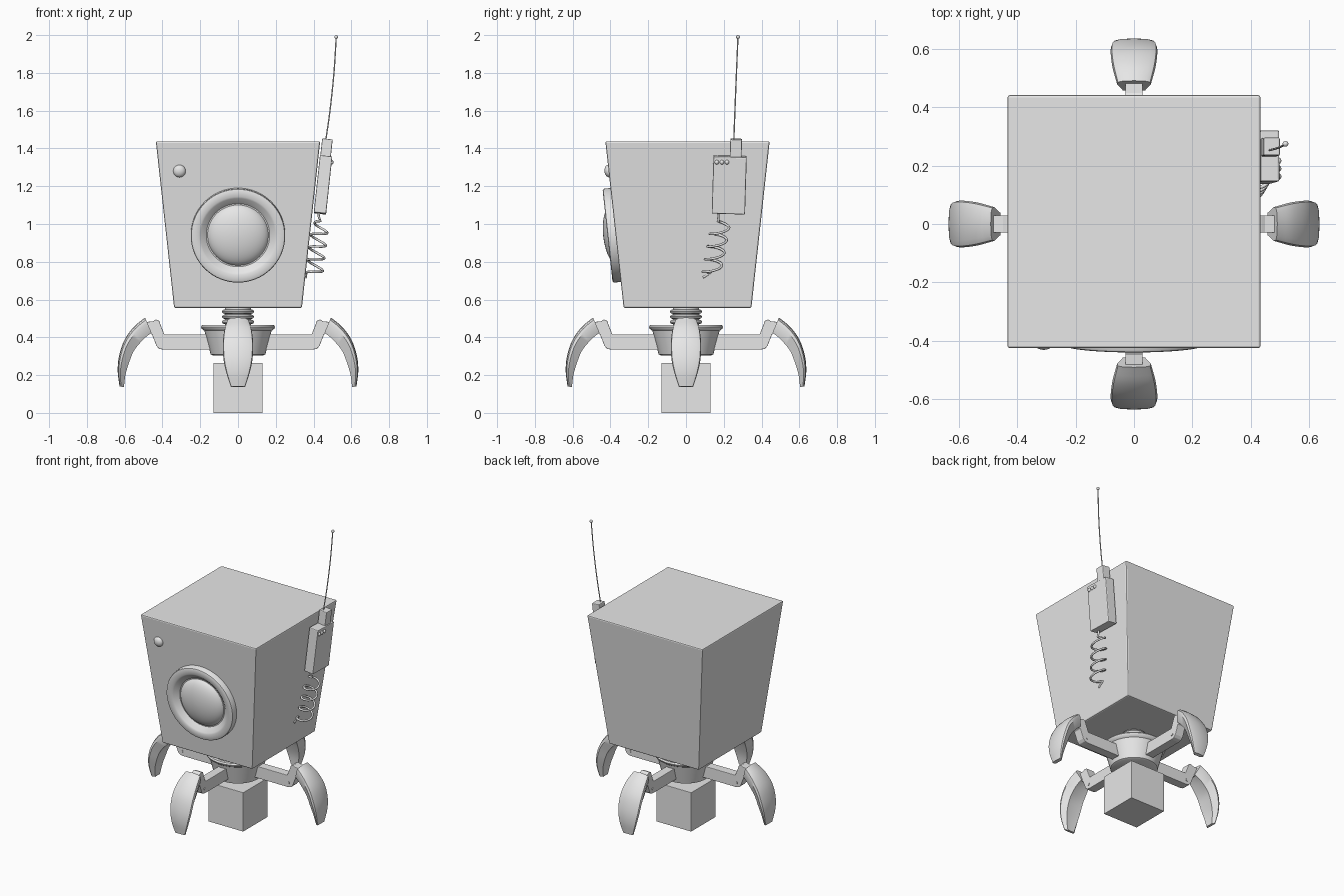
import bpy, bmesh
from math import pi, sin, cos, radians, atan2
from mathutils import Vector

cube = bpy.data.objects.get("Cube")
if cube:
    bpy.data.objects.remove(cube, do_unlink=True)

GREY = (0.8, 0.8, 0.8, 1)
mat = bpy.data.materials.new("plain grey")
mat.use_nodes = True
mat.diffuse_color = GREY
mat.node_tree.nodes["Principled BSDF"].inputs["Base Color"].default_value = GREY

LEAN = atan2(0.095, 0.882)   # outward lean of the body walls


def add(name, data, loc=(0, 0, 0), rot=(0, 0, 0), bevel=0):
    data.materials.append(mat)
    ob = bpy.data.objects.new(name, data)
    ob.location, ob.rotation_euler = loc, rot
    bpy.context.scene.collection.objects.link(ob)
    if bevel:
        mod = ob.modifiers.new("bevel", 'BEVEL')
        mod.width, mod.segments = bevel, 2
    return ob


def mesh_from(name, bm, smooth=None):
    bmesh.ops.recalc_face_normals(bm, faces=bm.faces)
    me = bpy.data.meshes.new(name)
    bm.to_mesh(me)
    bm.free()
    if smooth:
        me.shade_smooth()
        me.set_sharp_from_angle(angle=radians(smooth))
    return me


def loft(name, rings, smooth=None, **kw):
    """Skin a list of equal closed rings and cap both ends."""
    bm = bmesh.new()
    rows = [[bm.verts.new(p) for p in ring] for ring in rings]
    n = len(rows[0])
    for a, b in zip(rows, rows[1:]):
        for i in range(n):
            bm.faces.new((a[i], a[(i + 1) % n], b[(i + 1) % n], b[i]))
    bm.faces.new(rows[0])
    bm.faces.new(rows[-1])
    return add(name, mesh_from(name, bm, smooth), **kw)


def lathe(name, profile, segs=48, **kw):
    """Turn (radius, height) points around z."""
    angles = [2 * pi * i / segs for i in range(segs)]
    rings = [[(r * cos(a), r * sin(a), z) for a in angles] for r, z in profile]
    return loft(name, rings, smooth=35, **kw)


def box(name, size, loc, rot=(0, 0, 0), bevel=0.004):
    x, y, z = (s / 2 for s in size)
    rings = [[(-x, -y, h), (x, -y, h), (x, y, h), (-x, y, h)] for h in (-z, z)]
    return loft(name, rings, loc=loc, rot=rot, bevel=bevel)


def ball(name, radius, loc, segs=24):
    bm = bmesh.new()
    bmesh.ops.create_uvsphere(bm, u_segments=segs, v_segments=segs // 2, radius=radius)
    return add(name, mesh_from(name, bm, 60), loc=loc)


def wire(name, points, radius):
    cu = bpy.data.curves.new(name, 'CURVE')
    cu.dimensions, cu.bevel_depth, cu.bevel_resolution = '3D', radius, 2
    cu.use_fill_caps = True
    sp = cu.splines.new('POLY')
    sp.points.add(len(points) - 1)
    for p, co in zip(sp.points, points):
        p.co = (*co, 1)
    sp.use_smooth = True
    return add(name, cu)


def smooth_path(pts, steps=4):
    """Catmull-Rom resampling of a list of vectors."""
    ext = [2 * pts[0] - pts[1]] + pts + [2 * pts[-1] - pts[-2]]
    out = []
    for a, b, c, d in zip(ext, ext[1:], ext[2:], ext[3:]):
        for k in range(steps):
            t = k / steps
            out.append(b + (c - a) * t / 2 + (2 * a - 5 * b + 4 * c - d) * t * t / 2
                       + (3 * b - a - 3 * c + d) * t ** 3 / 2)
    return out + [pts[-1]]


# Flared square body
def square(h, z):
    return [(-h, -h, z), (h, -h, z), (h, h, z), (-h, h, z)]


loft("body", [square(0.338, 0.555), square(0.435, 1.438)], loc=(0, 0.008, 0), bevel=0.008)

# Foot block, hub and ribbed neck
box("foot_block", (0.262, 0.262, 0.265), (0, 0, 0.1325), bevel=0.002)
lathe("hub", [(0.135, 0.305), (0.145, 0.31), (0.178, 0.435), (0.192, 0.445), (0.196, 0.456),
              (0.19, 0.465), (0.17, 0.465), (0.155, 0.45), (0.06, 0.44)])
neck = [(0.07, 0.43)]
for i in range(4):
    z = 0.455 + i * 0.027
    neck += [(0.068, z - 0.012), (0.08, z - 0.009), (0.086, z), (0.08, z + 0.009), (0.068, z + 0.012)]
lathe("neck", neck + [(0.068, 0.56)])

# Front lens with its bezel, and the small button
face_rot = (pi / 2 + LEAN, 0, 0)


def wall_front(x, z):
    return (x, -0.33 - (z - 0.555) * 0.097 / 0.883, z)


lathe("lens_bezel", [(0.25, -0.02), (0.25, 0.034), (0.247, 0.04), (0.24, 0.043), (0.208, 0.043),
                     (0.198, 0.038), (0.168, 0.012), (0.1, 0.012)], 64,
      loc=wall_front(0, 0.942), rot=face_rot)
dome = [(0.164 * cos(a), 0.066 * sin(a)) for a in (pi / 2 * i / 12 for i in range(12))]
lathe("lens", dome + [(0.004, 0.066)], 64, loc=wall_front(0, 0.942), rot=face_rot)
button = [(0.033 * cos(a), 0.022 * sin(a)) for a in (pi / 2 * i / 8 for i in range(8))]
lathe("button", button + [(0.002, 0.022)], 32, loc=wall_front(-0.31, 1.28), rot=face_rot)

# Four legs: bent arm, bolt and curved claw
ARM = [(0.12, 0.335), (0.395, 0.335), (0.418, 0.34), (0.432, 0.355), (0.455, 0.415), (0.49, 0.43),
       (0.5, 0.48), (0.45, 0.485), (0.435, 0.494), (0.418, 0.488), (0.39, 0.415), (0.12, 0.415)]
# outer r, outer z, inner r, inner z, half width
CLAW = [(0.492, 0.505, 0.458, 0.425, 0.058), (0.552, 0.455, 0.502, 0.388, 0.073),
        (0.602, 0.385, 0.55, 0.33, 0.08), (0.63, 0.3, 0.578, 0.262, 0.077),
        (0.637, 0.22, 0.596, 0.2, 0.062), (0.627, 0.14, 0.604, 0.136, 0.038)]
SECTION = [(-0.65, 0), (0, 0.06), (0.65, 0), (1, 0.65), (0.95, 0.85), (0.7, 0.95),
           (0, 1), (-0.7, 0.95), (-0.95, 0.85), (-1, 0.65)]
claw_rings = []
for orr, oz, ir, iz, w in smooth_path([Vector(c) for c in CLAW]):
    claw_rings.append([(ir + (orr - ir) * v, u * w, iz + (oz - iz) * v) for u, v in SECTION])

for i, side in enumerate(("left", "back", "right", "front")):
    turn = (0, 0, i * pi / 2)
    loft(side + "_arm", [[(r, y, z) for r, z in ARM] for y in (-0.03, 0.03)], rot=turn, bevel=0.003)
    loft(side + "_claw", claw_rings, smooth=40, rot=turn)
    circle = [(0.4 + 0.009 * cos(k * pi / 8), 0.367 + 0.009 * sin(k * pi / 8)) for k in range(16)]
    loft(side + "_bolt", [[(r, y, z) for r, z in circle] for y in (-0.034, 0.034)], smooth=40, rot=turn)

# Radio on the left wall: case, antenna block, knobs
tilt = (-0.03, LEAN, 0)
box("radio_case", (0.066, 0.176, 0.305), (0.45, 0.229, 1.207), tilt, 0.006)
box("antenna_block", (0.056, 0.062, 0.12), (0.467, 0.264, 1.39), tilt, 0.005)
for i in range(3):
    ball("radio_knob_%d" % (i + 1), 0.012, (0.494, 0.163 + i * 0.027, 1.327), 16)

# Whip antenna with a tip ball
path = smooth_path([Vector(p) for p in ((0.464, 0.253, 1.44), (0.487, 0.259, 1.6),
                                        (0.508, 0.267, 1.8), (0.52, 0.275, 1.99))])
wire("antenna", path, 0.0035)
ball("antenna_tip", 0.01, (0.52, 0.275, 1.99), 16)

# Coiled cord hanging from the radio
TURNS, STEPS = 4.25, 120
cord = [(0.43, 0.17, 1.07), (0.427, 0.17, 1.04)]
for i in range(STEPS + 1):
    t = i / STEPS
    a = pi + 2 * pi * TURNS * t
    grow = min(1, 0.3 + t * 6)
    cord.append((0.437 - 0.034 * t + 0.042 * grow * sin(a),
                 0.187 - 0.055 * t + 0.048 * grow * cos(a),
                 1.015 - 0.285 * t - 0.012 * sin(a)))
cord.append((0.36, 0.09, 0.717))
wire("coiled_cord", cord, 0.0065)
